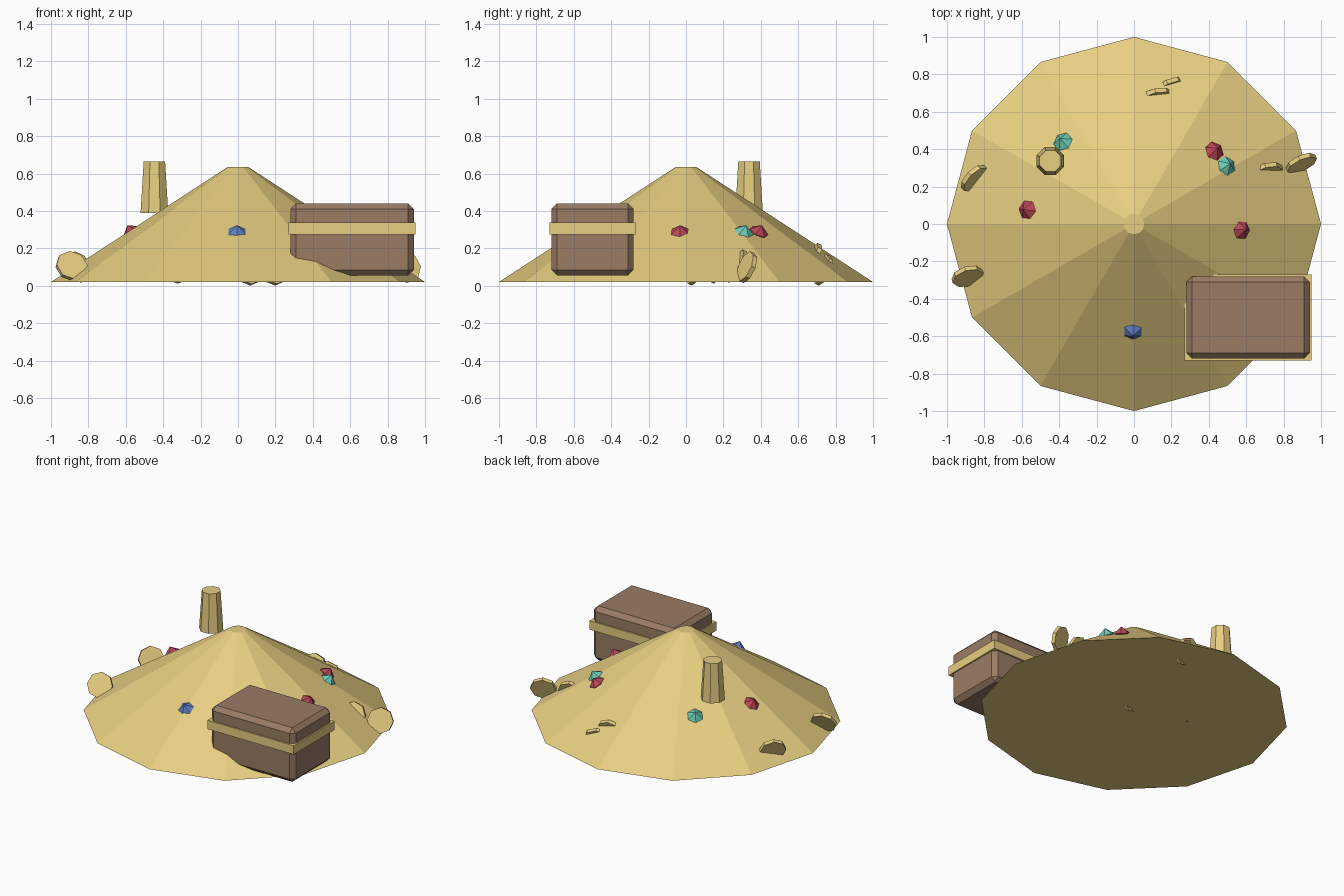
import bpy, bmesh, math
from mathutils import Vector, Matrix

if "Cube" in bpy.data.objects:
    bpy.data.objects.remove(bpy.data.objects["Cube"])


def material(name, rgb):
    m = bpy.data.materials.new(name)
    m.diffuse_color = (*rgb, 1)
    m.use_nodes = True
    m.node_tree.nodes["Principled BSDF"].inputs["Base Color"].default_value = m.diffuse_color
    return m


GOLD = material("gold", (0.80, 0.62, 0.22))
WOOD = material("wood", (0.32, 0.20, 0.13))
RED = material("red_gem", (0.50, 0.06, 0.10))
TEAL = material("teal_gem", (0.15, 0.60, 0.47))
BLUE = material("blue_gem", (0.12, 0.22, 0.55))


def finish(bm, name, mat):
    bmesh.ops.recalc_face_normals(bm, faces=bm.faces)
    mesh = bpy.data.meshes.new(name)
    bm.to_mesh(mesh)
    bm.free()
    mesh.materials.append(mat)
    ob = bpy.data.objects.new(name, mesh)
    bpy.context.collection.objects.link(ob)
    return ob


def prism(name, mat, loc, sides, r1, r2, depth, normal=(0, 0, 1), turn=0.0):
    """Capped cone or cylinder centred on loc, axis along normal."""
    bm = bmesh.new()
    bmesh.ops.create_cone(bm, cap_ends=True, segments=sides, radius1=r1, radius2=r2, depth=depth,
                          matrix=Matrix.Rotation(turn, 4, 'Z'))
    ob = finish(bm, name, mat)
    ob.location = loc
    ob.rotation_euler = Vector(normal).to_track_quat('Z', 'Y').to_euler()
    return ob


def box(name, mat, lo, hi, bevel=0.0):
    lo, hi = Vector(lo), Vector(hi)
    bm = bmesh.new()
    bmesh.ops.create_cube(bm, size=1)
    bmesh.ops.scale(bm, vec=hi - lo, verts=bm.verts)
    if bevel:
        bmesh.ops.bevel(bm, geom=bm.edges[:], offset=bevel, segments=1, affect='EDGES')
    ob = finish(bm, name, mat)
    ob.location = (lo + hi) / 2
    return ob


def gem(name, mat, x, y, z=0.288, r=0.054, h=0.042):
    """Six-sided double pyramid lying on the slope of the pile."""
    bm = bmesh.new()
    ring = [bm.verts.new((r * math.cos(i * math.pi / 3), r * math.sin(i * math.pi / 3), 0))
            for i in range(6)]
    for s in (1, -1):
        tip = bm.verts.new((0, 0, s * h))
        for i in range(6):
            bm.faces.new((ring[i], ring[(i + 1) % 6], tip))
    ob = finish(bm, name, mat)
    ob.location = (x, y, z)
    n = Vector((x, y, 0)).normalized() * 0.55 + Vector((0, 0, 0.84))
    ob.rotation_euler = n.to_track_quat('Z', 'X').to_euler()


# Gold pile
prism("gold_pile", GOLD, (0, 0, 0.3275), 12, 1.0, 0.055, 0.615)

# Chest with its band
box("chest", WOOD, (0.28, -0.72, 0.055), (0.94, -0.28, 0.44), 0.03)
box("chest_band", GOLD, (0.27, -0.73, 0.275), (0.95, -0.27, 0.338))

# Upturned cup
prism("cup", GOLD, (-0.447, 0.337, 0.5275), 8, 0.08, 0.062, 0.275, turn=math.pi / 8)

# Gems
for i, (mat, x, y) in enumerate([(RED, 0.43, 0.39), (TEAL, 0.495, 0.31), (RED, 0.575, -0.03),
                                 (BLUE, -0.005, -0.575), (RED, -0.57, 0.075), (TEAL, -0.38, 0.44)]):
    gem(f"gem_{i + 1}", mat, x, y)

# Coins standing in the pile: position, heading in degrees, backward lean
for i, (x, y, z, heading, lean) in enumerate([
        (0.895, 0.325, 0.10, 25, 0.36), (-0.855, 0.245, 0.10, 45, 0.40),
        (-0.89, -0.28, 0.105, 17, 0.50), (0.71, 0.28, 0.11, 15, 0.40),
        (0.12, 0.68, 0.145, 12, 0.40), (0.19, 0.73, 0.085, 25, 0.38),
        (0.06, 0.05, 0.086, 20, 0.35), (-0.33, 0.17, 0.095, 20, 0.40)]):
    a = math.radians(heading)
    flat = math.sqrt(1 - lean * lean)
    prism(f"coin_{i + 1}", GOLD, (x, y, z), 8, 0.086, 0.086, 0.025,
          (math.sin(a) * flat, -math.cos(a) * flat, lean))
